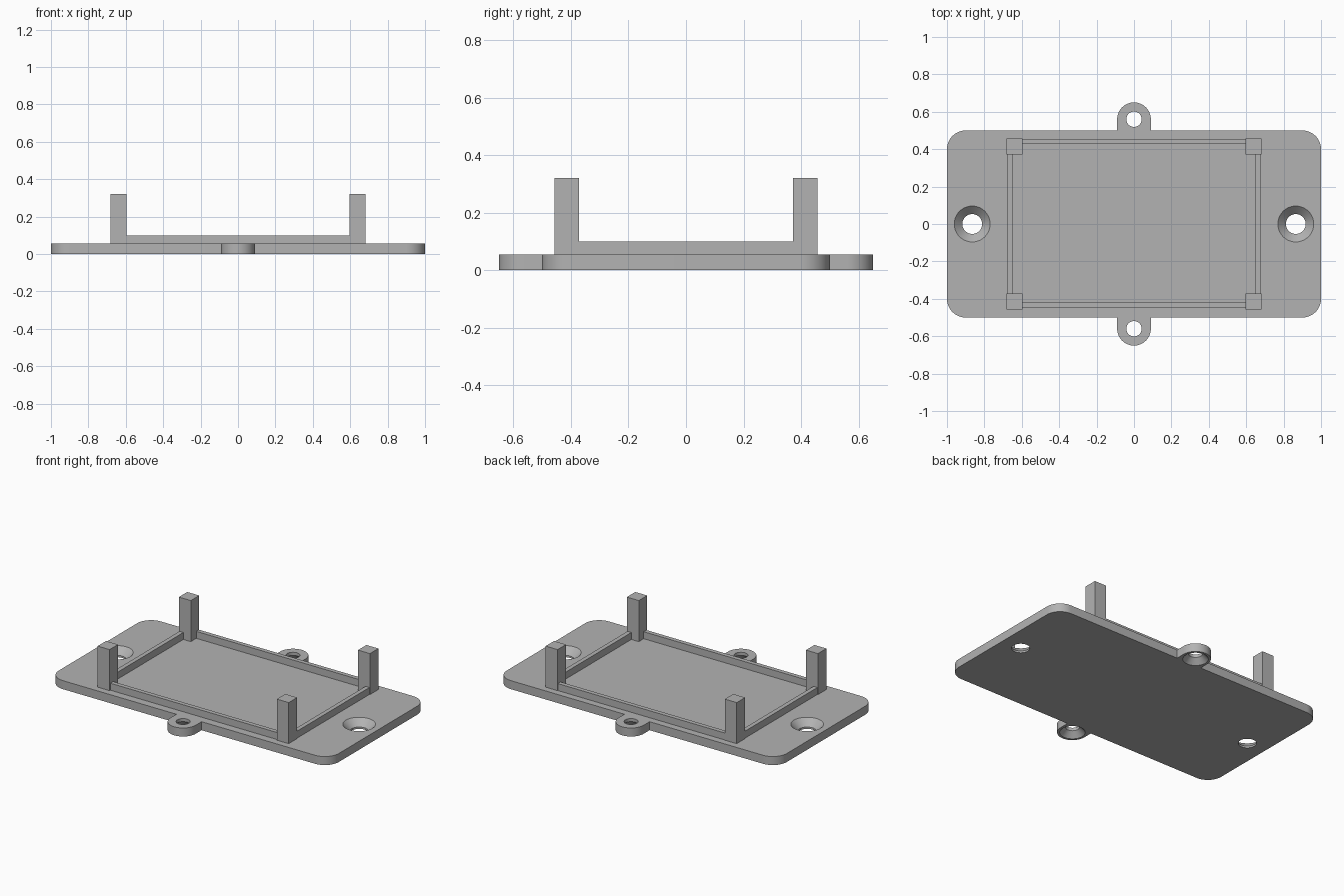
import bpy
import bmesh
from math import cos, sin, pi

cube = bpy.data.objects.get("Cube")
if cube:
    bpy.data.objects.remove(cube, do_unlink=True)

THICK = 0.055
grey = bpy.data.materials.new("plain grey")
grey.use_nodes = True
colour = (0.45, 0.45, 0.45, 1)
grey.diffuse_color = colour
grey.node_tree.nodes["Principled BSDF"].inputs["Base Color"].default_value = colour


def make_object(name, bm):
    bmesh.ops.recalc_face_normals(bm, faces=bm.faces)
    mesh = bpy.data.meshes.new(name)
    bm.to_mesh(mesh)
    bm.free()
    mesh.materials.append(grey)
    obj = bpy.data.objects.new(name, mesh)
    bpy.context.collection.objects.link(obj)
    return obj


def box(name, x0, x1, y0, y1, z0, z1):
    bm = bmesh.new()
    base = [bm.verts.new(p) for p in ((x0, y0, z0), (x1, y0, z0), (x1, y1, z0), (x0, y1, z0))]
    extrude_up(bm, bm.faces.new(base), z1 - z0)
    return make_object(name, bm)


def extrude_up(bm, face, height):
    geom = bmesh.ops.extrude_face_region(bm, geom=[face])["geom"]
    top = [v for v in geom if isinstance(v, bmesh.types.BMVert)]
    bmesh.ops.translate(bm, verts=top, vec=(0, 0, height))


def arc(cx, cy, r, a0, a1, n):
    return [(cx + r * cos(a0 + (a1 - a0) * i / n), cy + r * sin(a0 + (a1 - a0) * i / n))
            for i in range(n + 1)]


def lathe_cutter(name, x, y, profile, sides=48):
    bm = bmesh.new()
    rings = [[bm.verts.new((px, py, z)) for px, py in arc(x, y, r, 0, 2 * pi, sides)[:-1]]
             for r, z in profile]
    for low, high in zip(rings, rings[1:]):
        for i in range(sides):
            j = (i + 1) % sides
            bm.faces.new((low[i], low[j], high[j], high[i]))
    bm.faces.new(rings[0])
    bm.faces.new(rings[-1])
    obj = make_object(name, bm)
    obj.hide_render = True
    return obj


# Base plate: half outline with rounded corners and a round tab, then turned about z
half = arc(0.9, 0.4, 0.1, 0, pi / 2, 12)
half += [(0.09, 0.5)] + arc(0, 0.56, 0.09, 0, pi, 32) + [(-0.09, 0.5)]
half += arc(-0.9, 0.4, 0.1, pi / 2, pi, 12)
outline = half + [(-x, -y) for x, y in half]
bm = bmesh.new()
extrude_up(bm, bm.faces.new([bm.verts.new((x, y, 0)) for x, y in outline]), THICK)
plate = make_object("base_plate", bm)

# Screw holes: sunk from above at the ends, from below in the tabs
end_hole = [(0.053, -0.05), (0.053, 0.012), (0.096, THICK), (0.096, 0.1)]
tab_hole = [(0.075, -0.05), (0.075, 0), (0.041, 0.035), (0.041, 0.1)]
cutters = []
for s in (-1, 1):
    cutters.append(lathe_cutter("end_hole_cutter", s * 0.865, 0, end_hole))
    cutters.append(lathe_cutter("tab_hole_cutter", 0, s * 0.56, tab_hole))
bpy.context.view_layer.objects.active = plate
for cutter in cutters:
    mod = plate.modifiers.new("hole", "BOOLEAN")
    mod.operation = "DIFFERENCE"
    mod.solver = "EXACT"
    mod.object = cutter
    bpy.ops.object.modifier_apply(modifier=mod.name)
    bpy.data.objects.remove(cutter, do_unlink=True)
bpy.ops.object.select_all(action="DESELECT")
plate.select_set(True)
bpy.ops.object.shade_smooth_by_angle(angle=pi / 6)

# Corner posts and the low rails between them
OUT_X, IN_X, OUT_Y, IN_Y = 0.682, 0.597, 0.457, 0.371
RAIL, RAIL_TOP, POST_TOP = 0.028, 0.1, 0.32
for sx, side in ((-1, "right"), (1, "left")):
    for sy, end in ((-1, "front"), (1, "back")):
        xs = sorted((sx * IN_X, sx * OUT_X))
        ys = sorted((sy * IN_Y, sy * OUT_Y))
        box(f"{end}_{side}_post", *xs, *ys, THICK, POST_TOP)
    xs = sorted((sx * 0.65, sx * 0.678))
    box(f"{side}_rail", *xs, -IN_Y, IN_Y, THICK, RAIL_TOP)
for y0, end in ((-0.449, "front"), (0.427, "back")):
    box(f"{end}_rail", -IN_X, IN_X, y0, y0 + RAIL, THICK, RAIL_TOP)
